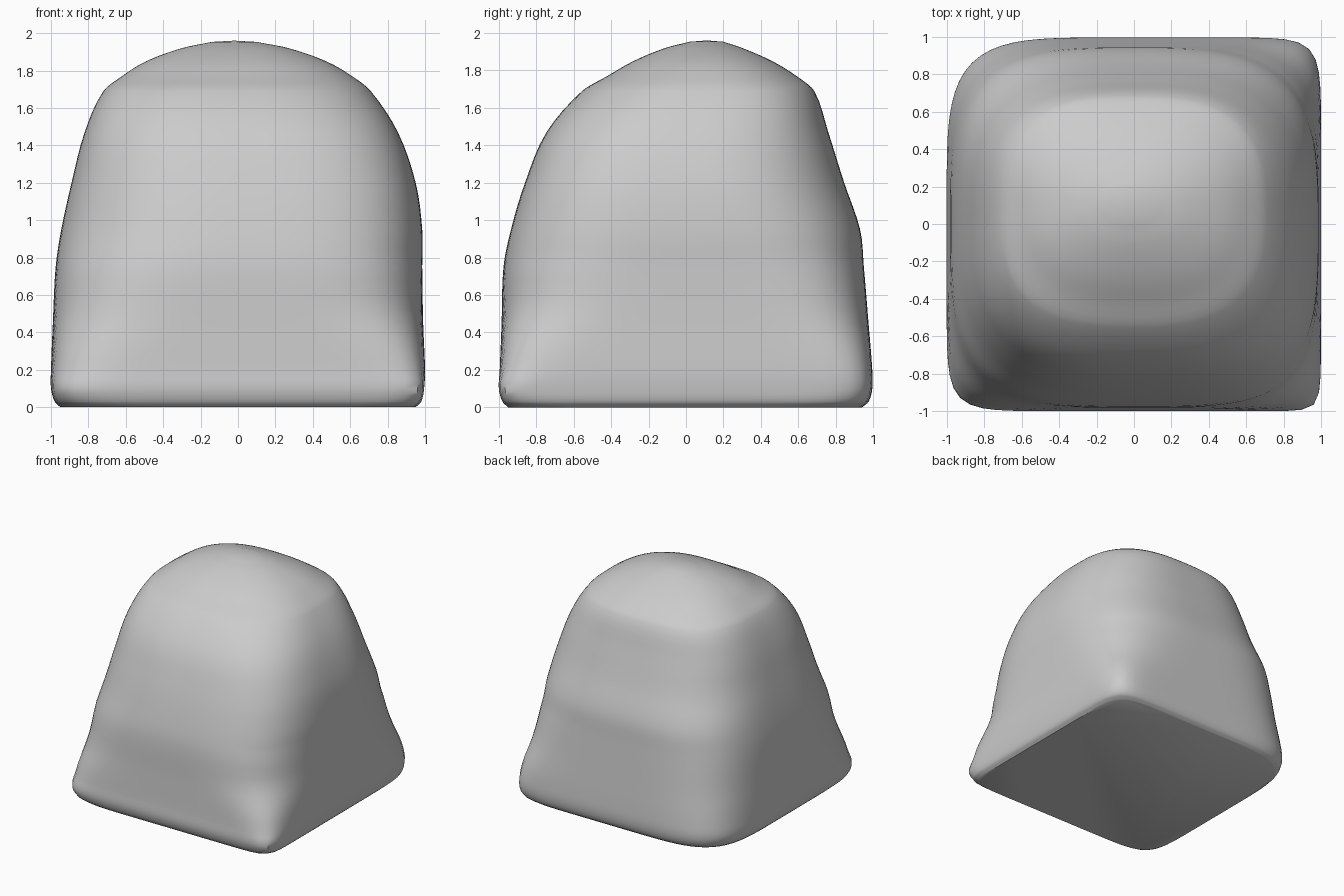
import bpy, bmesh
from math import cos, sin, pi
from mathutils import Vector

if "Cube" in bpy.data.objects:
    bpy.data.objects.remove(bpy.data.objects["Cube"])

SEGMENTS = 128  # points round each ring
STEPS = 4       # extra rings between two sections

# Cross-sections: z, x min, x max, y min, y max,
# then squareness of the back-right, back-left, front-left, front-right corner
SECTIONS = [
    (0.00, -0.95, 0.95, -0.95, 0.94, 9, 4.8, 8, 14),
    (0.03, -0.98, 0.98, -0.98, 0.975, 10, 4.8, 9, 17),
    (0.10, -1.00, 0.995, -1.00, 0.995, 11, 4.8, 9.5, 20),
    (0.20, -1.00, 1.00, -0.995, 0.995, 10, 4.6, 7.5, 12),
    (0.45, -0.99, 0.99, -0.985, 0.975, 5.5, 4.0, 4.4, 5.2),
    (0.75, -0.975, 0.985, -0.975, 0.95, 3.7, 3.6, 3.3, 3.7),
    (0.95, -0.945, 0.985, -0.935, 0.93, 3.1, 3.4, 2.9, 3.4),
    (1.20, -0.89, 0.95, -0.86, 0.845, 2.8, 3.1, 2.8, 3.2),
    (1.47, -0.82, 0.855, -0.745, 0.76, 2.8, 3.0, 2.8, 3.0),
    (1.69, -0.72, 0.71, -0.555, 0.685, 2.8, 2.8, 2.8, 2.7),
    (1.77, -0.62, 0.61, -0.42, 0.59, 2.6, 2.6, 2.6, 2.6),
    (1.85, -0.49, 0.47, -0.28, 0.46, 2.4, 2.4, 2.4, 2.4),
    (1.92, -0.30, 0.27, -0.11, 0.30, 2.2, 2.2, 2.2, 2.2),
    (1.953, -0.14, 0.10, 0.02, 0.20, 2, 2, 2, 2),
]


def slope(i):
    """Change of section i per unit of height."""
    lo, hi = SECTIONS[max(i - 1, 0)], SECTIONS[min(i + 1, len(SECTIONS) - 1)]
    return [(q - p) / (hi[0] - lo[0]) for p, q in zip(lo, hi)]


def between(i, t):
    """Smooth section between section i and i + 1."""
    a, b = SECTIONS[i], SECTIONS[i + 1]
    h = b[0] - a[0]
    return [(2*t**3 - 3*t**2 + 1) * p + (t**3 - 2*t**2 + t) * h * m
            + (3*t**2 - 2*t**3) * q + (t**3 - t**2) * h * n
            for p, q, m, n in zip(a, b, slope(i), slope(i + 1))]


def ring(bm, s):
    """One rounded-square ring with its own squareness in each corner."""
    z, x0, x1, y0, y1 = s[:5]
    verts = []
    for k in range(SEGMENTS):
        a = 2 * pi * k / SEGMENTS
        n = s[5 + k * 4 // SEGMENTS]
        c, d = cos(a), sin(a)
        r = (abs(c) ** n + abs(d) ** n) ** (-1 / n)
        verts.append(bm.verts.new(((x0 + x1) / 2 + (x1 - x0) / 2 * r * c,
                                   (y0 + y1) / 2 + (y1 - y0) / 2 * r * d, z)))
    return verts


# Body of the boulder, lofted through the sections
bm = bmesh.new()
rings = []
for i in range(len(SECTIONS) - 1):
    for j in range(STEPS):
        s = between(i, j / STEPS)
        rings.append(ring(bm, s))
rings.append(ring(bm, SECTIONS[-1]))
for low, high in zip(rings, rings[1:]):
    for k in range(SEGMENTS):
        m = (k + 1) % SEGMENTS
        bm.faces.new((low[k], low[m], high[m], high[k]))

# Flat underside and crown
bm.faces.new(rings[0][::-1])
crown = bm.verts.new(Vector((-0.02, 0.11, 1.96)))
for k in range(SEGMENTS):
    bm.faces.new((rings[-1][k], rings[-1][(k + 1) % SEGMENTS], crown))

bmesh.ops.recalc_face_normals(bm, faces=bm.faces)
mesh = bpy.data.meshes.new("boulder")
bm.to_mesh(mesh)
bm.free()
boulder = bpy.data.objects.new("boulder", mesh)
bpy.context.collection.objects.link(boulder)
bpy.context.view_layer.objects.active = boulder
boulder.select_set(True)
bpy.ops.object.shade_smooth_by_angle(angle=0.7)
